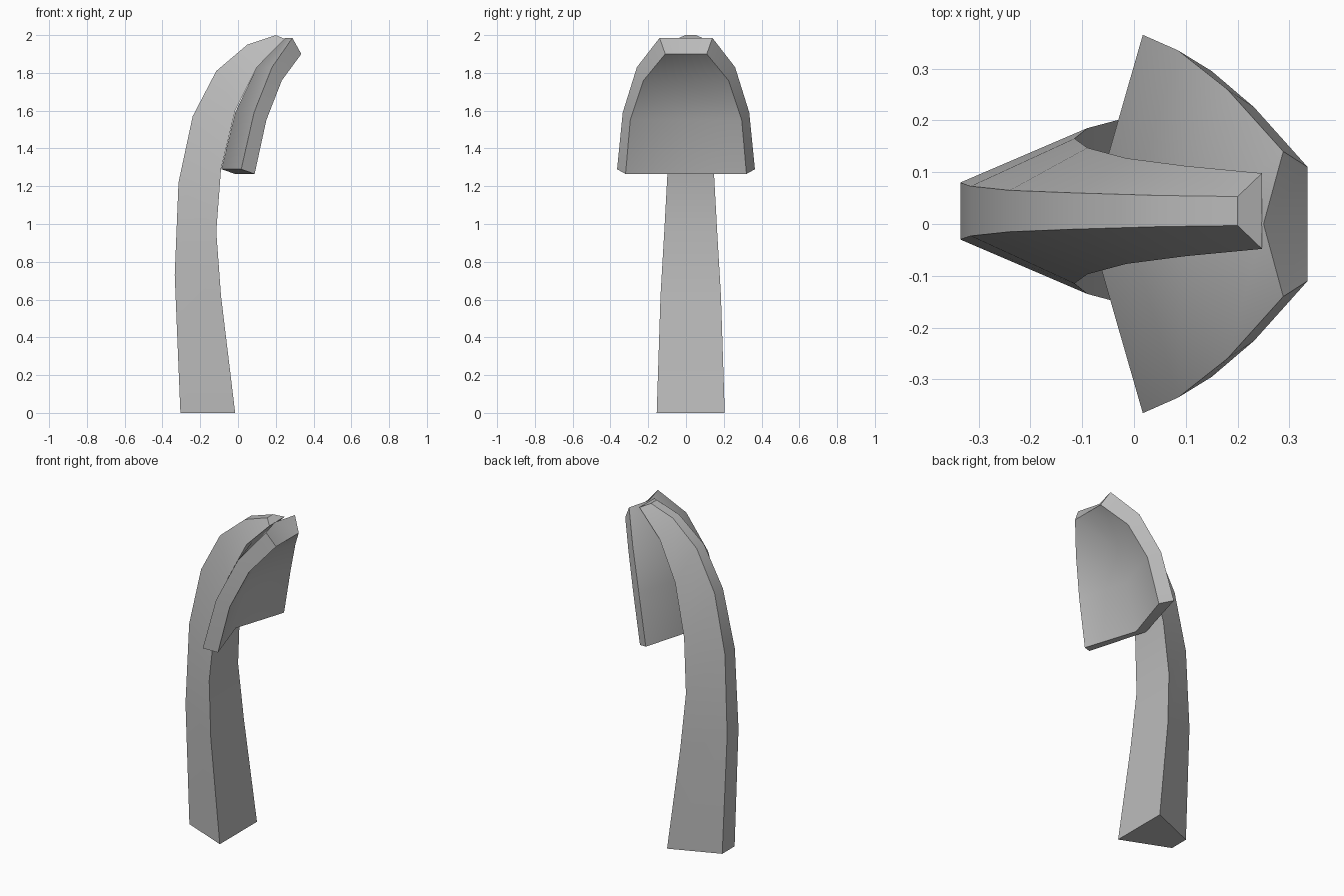
import bpy
import bmesh
from math import radians

cube = bpy.data.objects.get("Cube")
if cube:
    bpy.data.objects.remove(cube, do_unlink=True)

grey = bpy.data.materials.new("plain_grey")
grey.use_nodes = True
colour = (0.5, 0.5, 0.5, 1)
grey.diffuse_color = colour
grey.node_tree.nodes["Principled BSDF"].inputs["Base Color"].default_value = colour


def loft(name, sections, caps):
    """Skin closed sections; caps lists the corner indices of each end face."""
    bm = bmesh.new()
    rings = [[bm.verts.new(p) for p in section] for section in sections]
    for low, high in zip(rings, rings[1:]):
        for i in range(len(low)):
            j = (i + 1) % len(low)
            bm.faces.new((low[i], low[j], high[j], high[i]))
    for ring in (rings[0], rings[-1]):
        for cap in caps:
            bm.faces.new([ring[i] for i in cap])
    bmesh.ops.recalc_face_normals(bm, faces=bm.faces)
    mesh = bpy.data.meshes.new(name)
    bm.to_mesh(mesh)
    bm.free()
    mesh.materials.append(grey)
    obj = bpy.data.objects.new(name, mesh)
    bpy.context.collection.objects.link(obj)
    bpy.ops.object.select_all(action='DESELECT')
    obj.select_set(True)
    bpy.context.view_layer.objects.active = obj
    bpy.ops.object.shade_smooth_by_angle(angle=radians(40))
    return obj


# Curved post: narrow outer edge and wide inner edge, each (x, z, half width)
POST_Y = 0.025
outer = [(-.305, 0, .06), (-.335, .73, .055), (-.315, 1.22, .048), (-.24, 1.57, .04),
         (-.115, 1.81, .035), (.05, 1.95, .03), (.2, 2, .028)]
inner = [(-.015, 0, .18), (-.09, .62, .16), (-.115, .96, .14), (-.09, 1.29, .122),
         (-.015, 1.6, .102), (.1, 1.83, .087), (.247, 1.98, .073)]
post = []
for (xo, zo, wo), (xi, zi, wi) in zip(outer, inner):
    post.append([(xo, POST_Y - wo, zo), (xi, POST_Y - wi, zi),
                 (xi, POST_Y + wi, zi), (xo, POST_Y + wo, zo)])
loft("curved_post", post, [(0, 1, 2, 3)])

# Hood shell: back and front surface, each (spine x, rim x, rim half width, z)
back = [(-.088, .017, .365, 1.29), (-.015, .085, .335, 1.59),
        (.1, .18, .26, 1.83), (.25, .288, .14, 1.985)]
front = [(-.015, .088, .32, 1.265), (.055, .15, .295, 1.55),
         (.155, .232, .225, 1.76), (.335, .335, .11, 1.9)]
hood = []
for (sb, rb, wb, zb), (sf, rf, wf, zf) in zip(back, front):
    hood.append([(rb, -wb, zb), (sb, 0, zb), (rb, wb, zb),
                 (rf, wf, zf), (sf, 0, zf), (rf, -wf, zf)])
loft("hood", hood, [(0, 1, 4, 5), (1, 2, 3, 4)])
